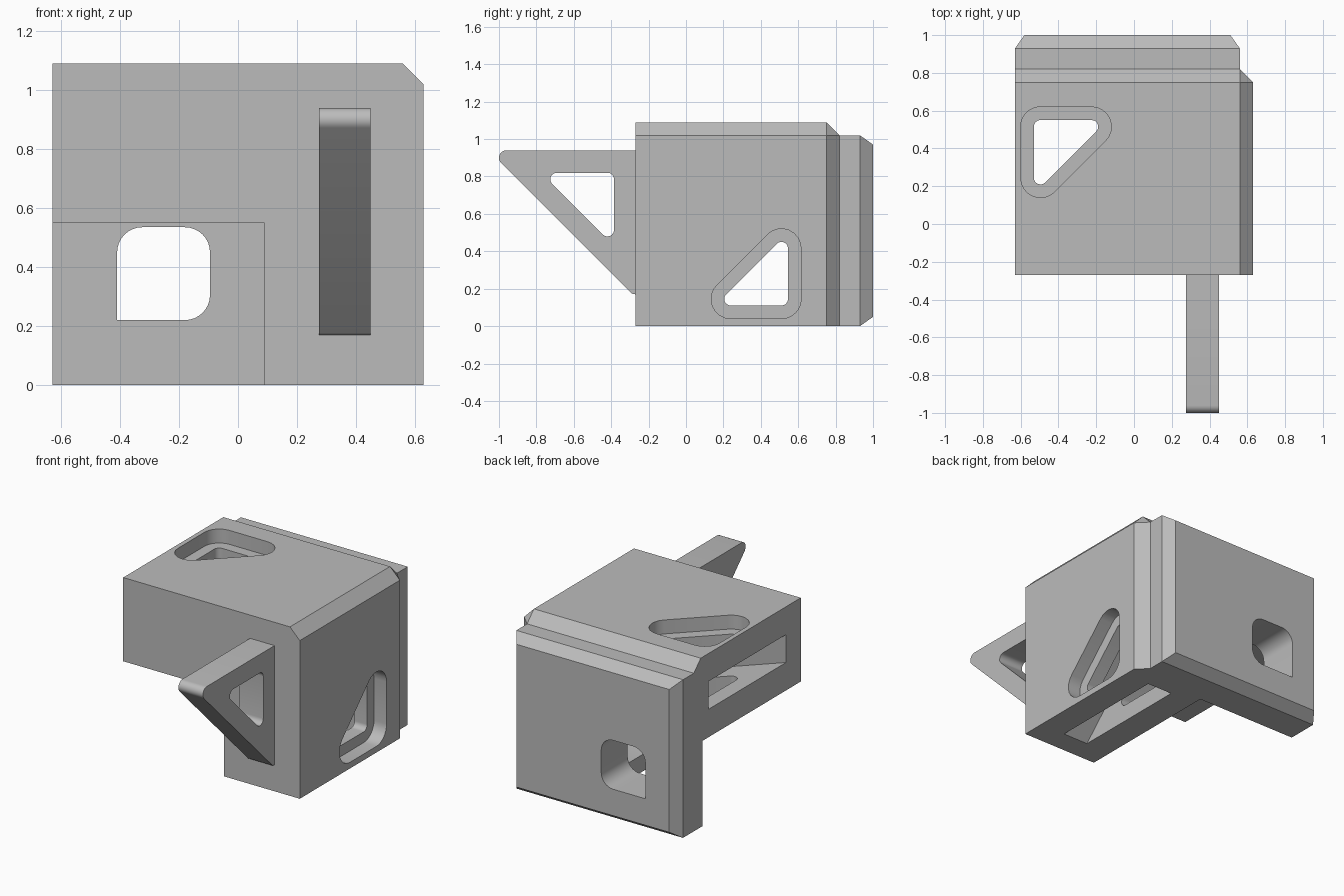
import bpy, bmesh, math
from mathutils import Vector

if "Cube" in bpy.data.objects:
    bpy.data.objects.remove(bpy.data.objects["Cube"], do_unlink=True)

grey = bpy.data.materials.new("mid_grey")
grey.use_nodes = True
grey.diffuse_color = (0.5, 0.5, 0.5, 1)
grey.node_tree.nodes["Principled BSDF"].inputs["Base Color"].default_value = (0.5, 0.5, 0.5, 1)


def make_object(name, bm):
    bmesh.ops.recalc_face_normals(bm, faces=bm.faces)
    mesh = bpy.data.meshes.new(name)
    bm.to_mesh(mesh)
    bm.free()
    mesh.materials.append(grey)
    obj = bpy.data.objects.new(name, mesh)
    bpy.context.collection.objects.link(obj)
    return obj


def rounded(corners, steps=8):
    """Outline from (u, v, radius) corners, each filleted by an arc."""
    outline = []
    for i, (u, v, r) in enumerate(corners):
        p = Vector((u, v))
        if r == 0:
            outline.append(p)
            continue
        a = (Vector(corners[i - 1][:2]) - p).normalized()
        b = (Vector(corners[(i + 1) % len(corners)][:2]) - p).normalized()
        half = a.angle(b) / 2
        centre = p + (a + b).normalized() * r / math.sin(half)
        start = p + a * r / math.tan(half) - centre
        end = p + b * r / math.tan(half) - centre
        sweep = math.pi - 2 * half
        for k in range(steps + 1):
            t = k / steps
            outline.append(centre + (start * math.sin((1 - t) * sweep)
                                     + end * math.sin(t * sweep)) / math.sin(sweep))
    return outline


def prism(name, axis, corners, lo, hi):
    """Extrude a rounded outline along an axis."""
    place = {"x": lambda u, v, t: (t, u, v),
             "y": lambda u, v, t: (u, t, v),
             "z": lambda u, v, t: (u, v, t)}[axis]
    bm = bmesh.new()
    face = bm.faces.new([bm.verts.new(place(p.x, p.y, lo)) for p in rounded(corners)])
    ext = bmesh.ops.extrude_face_region(bm, geom=[face])["geom"]
    bmesh.ops.translate(bm, vec=place(0, 0, hi - lo),
                        verts=[g for g in ext if isinstance(g, bmesh.types.BMVert)])
    return make_object(name, bm)


def box_mesh(lo, hi):
    bm = bmesh.new()
    bmesh.ops.create_cube(bm, size=1)
    for v in bm.verts:
        v.co = [hi[i] if v.co[i] > 0 else lo[i] for i in range(3)]
    return bm


def combine(target, tool, operation):
    mod = target.modifiers.new("combine", "BOOLEAN")
    mod.operation, mod.solver, mod.object = operation, "EXACT", tool
    bpy.context.view_layer.objects.active = target
    bpy.ops.object.modifier_apply(modifier=mod.name)
    bpy.data.objects.remove(tool, do_unlink=True)


def triangle(u, v, su, sv, grow=0):
    """Right triangle with its square corner at (u, v), offset outward by grow."""
    leg = 0.39 + grow * (2 + math.sqrt(2))
    r = 0.035 + grow
    u, v = u - su * grow, v - sv * grow
    return [(u, v, r), (u + su * leg, v, r), (u, v + sv * leg, r)]


# Main block, chamfered on the three edges around its outer corner
bm = box_mesh((-0.63, -0.27, 0), (0.63, 0.82, 1.09))
corner = max(bm.verts, key=lambda v: v.co.x + v.co.y + v.co.z)
bmesh.ops.bevel(bm, geom=list(corner.link_edges), offset=0.07, segments=1,
                affect="EDGES", profile=0.5)
body = make_object("bracket_body", bm)

# Back plate with a chamfered rim
bm = box_mesh((-0.63, 0.73, 0), (0.56, 0.93, 1.02))
bm.normal_update()
back = max(bm.faces, key=lambda f: f.calc_center_median().y)
bmesh.ops.inset_region(bm, faces=[back], thickness=0.07, depth=0.07)
combine(body, make_object("back_plate", bm), "UNION")

# Open corner that leaves an upper arm and a side arm
combine(body, make_object("recess", box_mesh((-1, -0.5, -0.5), (0.09, 0.73, 0.55))), "DIFFERENCE")

# Slots, triangular through holes with stepped rims, and the plate window
cutters = [
    ("z", [(-0.7, 0.67, 0), (0.16, 0.67, 0.04), (-0.63, -0.12, 0), (-0.7, -0.12, 0)], 0.73, 0.91),
    ("x", [(0.67, -0.1, 0), (0.67, 0.79, 0.04), (-0.12, 0, 0), (-0.12, -0.1, 0)], 0.27, 0.45),
    ("z", triangle(-0.53, 0.55, 1, -1), 0.4, 1.2),
    ("z", triangle(-0.53, 0.55, 1, -1, 0.07), 1.0, 1.2),
    ("x", triangle(0.545, 0.11, -1, 1), -0.1, 0.8),
    ("x", triangle(0.545, 0.11, -1, 1, 0.07), 0.54, 0.8),
    ("y", [(-0.41, 0.22, 0), (-0.095, 0.22, 0.085),
           (-0.095, 0.535, 0.085), (-0.41, 0.535, 0.085)], 0.6, 1.1),
]
for axis, corners, lo, hi in cutters:
    combine(body, prism("cutter", axis, corners, lo, hi), "DIFFERENCE")

# Triangular fin on the front
fin = prism("front_fin", "x", [(-0.25, 0.94, 0), (-1.057, 0.94, 0.04), (-0.29, 0.174, 0),
                               (-0.27, 0.17, 0), (-0.25, 0.17, 0)], 0.275, 0.45)
combine(fin, prism("cutter", "x", triangle(-0.385, 0.82, -1, -1), 0, 0.8), "DIFFERENCE")

# Smooth the fillets, keep the edges sharp
bpy.ops.object.select_all(action="DESELECT")
for obj in (body, fin):
    obj.select_set(True)
bpy.context.view_layer.objects.active = body
bpy.ops.object.shade_smooth_by_angle(angle=math.radians(30))
